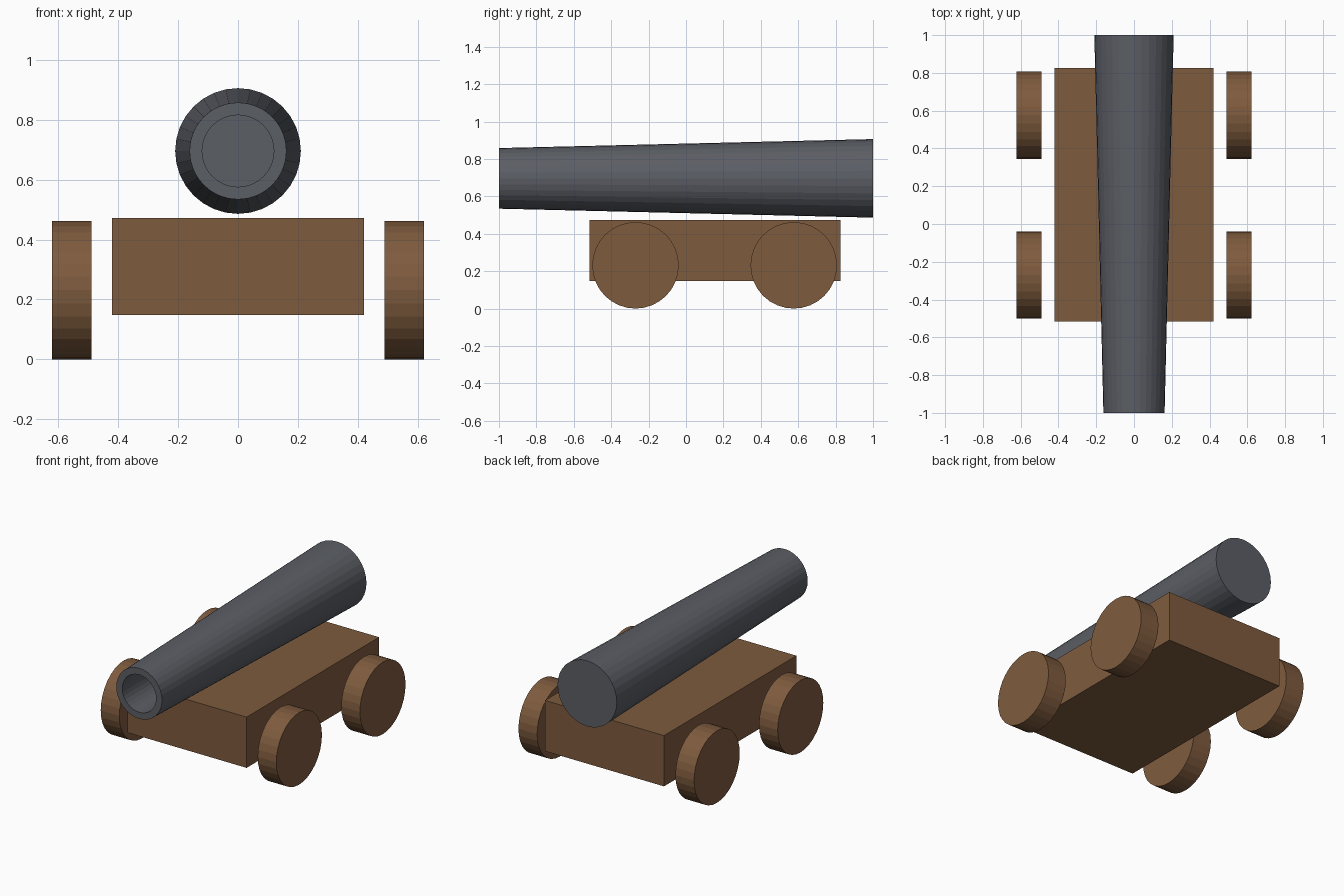
import bpy, bmesh
from math import cos, sin, tau

cube = bpy.data.objects.get("Cube")
if cube:
    bpy.data.objects.remove(cube, do_unlink=True)


def material(name, color):
    m = bpy.data.materials.new(name)
    m.use_nodes = True
    m.diffuse_color = (*color, 1)
    m.node_tree.nodes["Principled BSDF"].inputs["Base Color"].default_value = (*color, 1)
    return m


wood = material("brown_wood", (0.21, 0.105, 0.048))
iron = material("dark_iron", (0.105, 0.112, 0.13))
SIDES = 32


def lathe(name, profile, axis, center, mat):
    """Closed flat-shaded solid from (position, radius) rings along the x or y axis."""
    bm = bmesh.new()
    rings = []
    for pos, r in profile:
        ring = []
        for i in range(SIDES):
            a = tau * i / SIDES
            u, v = r * sin(a), r * cos(a)
            ring.append(bm.verts.new((pos, u, v) if axis == "x" else (u, pos, v)))
        rings.append(ring)
    for a, b in zip(rings, rings[1:]):
        for i in range(SIDES):
            j = (i + 1) % SIDES
            bm.faces.new((a[i], a[j], b[j], b[i]))
    bm.faces.new(rings[0])
    bm.faces.new(rings[-1])
    bmesh.ops.recalc_face_normals(bm, faces=bm.faces)
    mesh = bpy.data.meshes.new(name)
    bm.to_mesh(mesh)
    bm.free()
    mesh.materials.append(mat)
    obj = bpy.data.objects.new(name, mesh)
    obj.location = center
    bpy.context.collection.objects.link(obj)
    return obj


# Tapered barrel with an open bore at the muzzle
lathe("barrel", [(1, 0.21), (-1, 0.162), (-1, 0.12), (0.5, 0.12)],
      "y", (0, 0, 0.696), iron)

# Carriage block
bpy.ops.mesh.primitive_cube_add(size=1, location=(0, 0.155, 0.31))
carriage = bpy.context.object
carriage.name = "carriage"
carriage.scale = (0.843, 1.34, 0.325)
carriage.data.materials.append(wood)

# Four solid wheels
for side, sx in (("left", 1), ("right", -1)):
    for end, y in (("front", -0.27), ("rear", 0.576)):
        lathe(f"{end}_{side}_wheel", [(-0.066, 0.231), (0.066, 0.231)],
              "x", (sx * 0.556, y, 0.231), wood)
